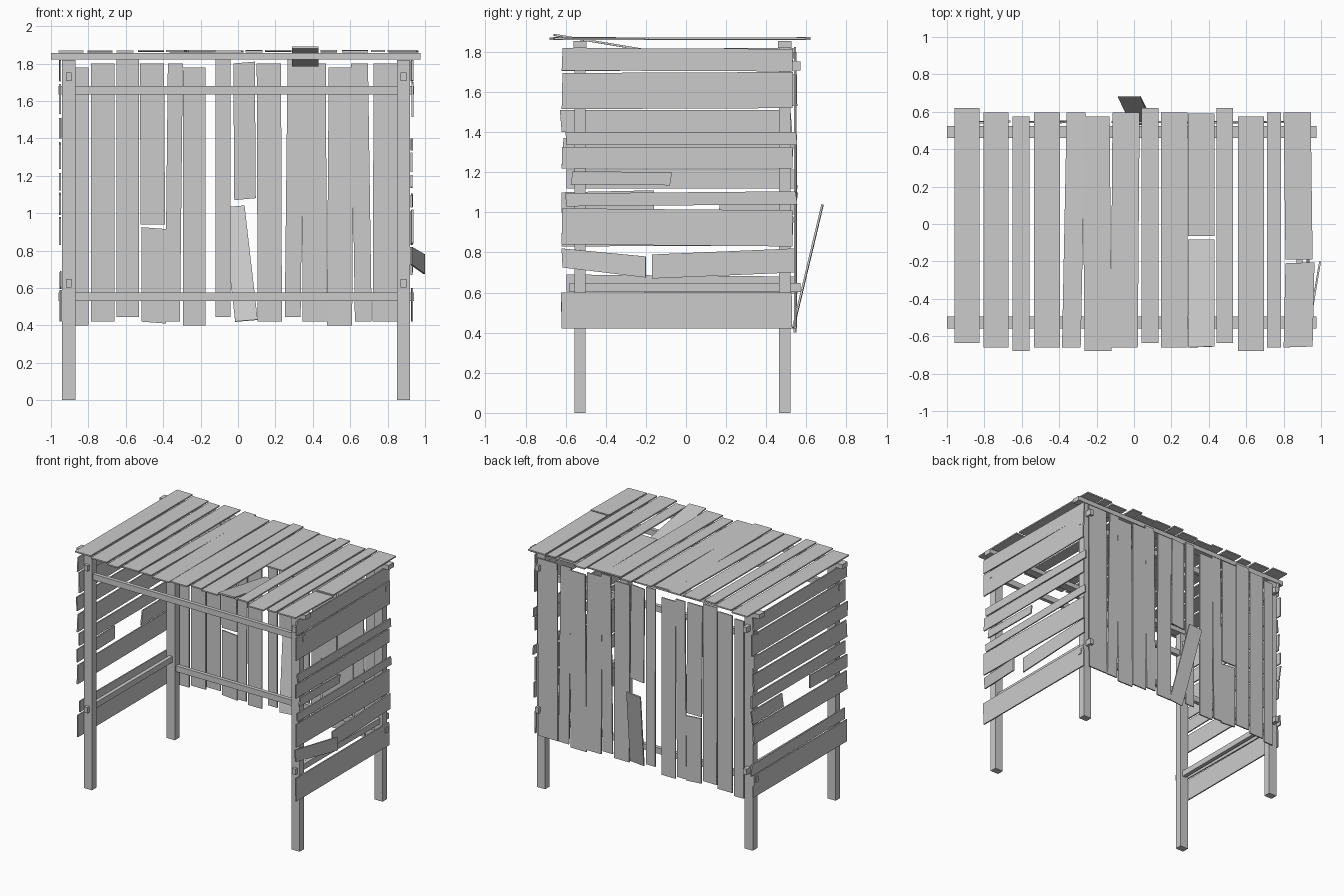
import bpy
import bmesh
import random
from mathutils import Vector

random.seed(4)
cube = bpy.data.objects.get("Cube")
if cube:
    bpy.data.objects.remove(cube, do_unlink=True)

# One weathered timber material for the whole shelter
timber = bpy.data.materials.new("pale_grey_timber")
timber.use_nodes = True
grey = (0.6, 0.6, 0.6, 1)
timber.diffuse_color = grey
timber.node_tree.nodes["Principled BSDF"].inputs["Base Color"].default_value = grey

THICK = 0.01


def finish(bm, name):
    bmesh.ops.recalc_face_normals(bm, faces=bm.faces)
    mesh = bpy.data.meshes.new(name)
    bm.to_mesh(mesh)
    bm.free()
    mesh.materials.append(timber)
    obj = bpy.data.objects.new(name, mesh)
    bpy.context.collection.objects.link(obj)
    return obj


def beam(name, centre, size):
    """Square timber given by its centre and its full size."""
    bm = bmesh.new()
    bmesh.ops.create_cube(bm, size=1)
    bmesh.ops.scale(bm, vec=Vector(size), verts=bm.verts)
    bmesh.ops.translate(bm, vec=Vector(centre), verts=bm.verts)
    return finish(bm, name)


def plank(name, corners):
    """Thin board whose middle plane has the four given corners."""
    pts = [Vector(c) for c in corners]
    normal = (pts[1] - pts[0]).cross(pts[3] - pts[0]).normalized()
    bm = bmesh.new()
    face = bm.faces.new([bm.verts.new(p - normal * THICK / 2) for p in pts])
    grown = bmesh.ops.extrude_face_region(bm, geom=[face], use_keep_orig=True)
    moved = [v for v in grown["geom"] if isinstance(v, bmesh.types.BMVert)]
    bmesh.ops.translate(bm, vec=normal * THICK, verts=moved)
    return finish(bm, name)


def board(name, place, low, high, start, end, taper=0.0, slant=0.0):
    """Board running from start to end, spanning low to high across.
    place(across, along, lift) maps the flat layout to the model."""
    a, b = random.uniform(-0.003, 0.003), random.uniform(-0.003, 0.003)
    return plank(name, [
        place(low, start, a),
        place(high, start + slant, a),
        place(high + taper, end + slant, b),
        place(low + taper, end, b)])


def roof(across, along, lift):
    return (across, along, 1.866 + lift)


def back_wall(across, along, lift):
    return (across, 0.545 + lift, along)


def left_wall(across, along, lift):
    return (0.93 + lift, along, across)


def right_wall(across, along, lift):
    return (-0.95 + lift, along, across)


# Four corner posts, with rails let through them
POST_X = {"right": -0.905, "left": 0.885}
POST_Y = {"front": -0.5275, "back": 0.4925}
for side, x in POST_X.items():
    for end, y in POST_Y.items():
        beam(f"{end}_{side}_post", (x, y, 0.91), (0.07, 0.055, 1.82))
    for level, z in (("upper", 1.73), ("lower", 0.625)):
        beam(f"{side}_{level}_side_rail", (x, -0.005, z), (0.03, 1.15, 0.045))

for end, y in POST_Y.items():
    beam(f"{end}_roof_beam", (-0.0125, y, 1.838), (1.975, 0.065, 0.035))
    beam(f"{end}_upper_rail", (-0.01, y, 1.657), (1.9, 0.03, 0.045))
beam("back_lower_rail", (-0.01, POST_Y["back"], 0.553), (1.9, 0.03, 0.045))

# Whole roof boards: left edge, right edge, shift, taper
UP, MID, DOWN = 0.025, 0.0, -0.02
roof_boards = [
    (-0.96, -0.825, UP, 0), (-0.805, -0.67, MID, 0), (-0.65, -0.56, DOWN, 0),
    (-0.535, -0.395, MID, 0), (-0.385, -0.285, MID, 0.025),
    (-0.265, -0.12, DOWN, -0.01), (-0.125, 0.02, MID, 0.01), (0.04, 0.13, UP, 0),
    (0.145, 0.285, MID, 0), (0.44, 0.53, UP, 0), (0.555, 0.695, DOWN, 0),
    (0.71, 0.785, MID, 0),
]
for low, high, shift, taper in roof_boards:
    board("roof_board", roof, low, high, shift - 0.66, shift + 0.595, taper)

# Broken roof boards
board("split_roof_board_back", roof, 0.29, 0.43, -0.065, 0.59)
plank("split_roof_board_front", [
    (0.29, -0.66, 1.885), (0.43, -0.655, 1.885),
    (0.43, -0.085, 1.79), (0.29, -0.085, 1.79)])
board("cracked_roof_board_back", roof, 0.81, 0.955, -0.19, 0.595, -0.01)
board("cracked_roof_board_front", roof, 0.8, 0.955, -0.66, -0.21, 0.01, 0.005)

# Whole back boards: left edge, right edge, shift, taper
back_boards = [
    (-0.88, -0.8, DOWN, 0), (-0.785, -0.66, MID, 0), (-0.65, -0.53, UP, 0),
    (-0.39, -0.31, MID, 0.015), (-0.295, -0.175, DOWN, 0), (-0.12, -0.04, UP, 0),
    (0.105, 0.235, MID, -0.005), (0.25, 0.335, UP, 0.015),
    (0.345, 0.475, MID, -0.005), (0.475, 0.61, DOWN, 0.01),
    (0.625, 0.715, MID, -0.02), (0.72, 0.89, MID, 0.005),
]
for low, high, shift, taper in back_boards:
    board("back_board", back_wall, low, high, shift + 0.42, shift + 1.8, taper)

# Broken back boards, one half leaning outwards
board("split_back_board_top", back_wall, -0.52, -0.39, 0.94, 1.8, -0.005)
board("split_back_board_bottom", back_wall, -0.515, -0.385, 0.42, 0.925, 0, -0.01)
board("snapped_back_board_top", back_wall, -0.02, 0.095, 1.07, 1.8, -0.005, 0.01)
plank("leaning_back_board", [
    (-0.015, 0.535, 0.42), (0.105, 0.535, 0.43),
    (0.035, 0.68, 1.04), (-0.085, 0.68, 1.03)])

# Whole side boards: lower edge, upper edge, shift, taper
left_boards = [
    (0.42, 0.6, MID, 0), (0.84, 1.02, MID, -0.01), (1.03, 1.095, UP, 0.01),
    (1.22, 1.325, MID, 0), (1.335, 1.4, UP, 0), (1.515, 1.695, MID, 0.005),
    (1.708, 1.82, MID, -0.005),
]
right_boards = [
    (0.42, 0.59, MID, 0), (0.605, 0.69, UP, -0.01), (0.83, 0.975, MID, 0.005),
    (1.12, 1.215, UP, 0), (1.235, 1.37, MID, 0.01), (1.4, 1.51, MID, 0),
    (1.53, 1.69, UP, 0), (1.705, 1.815, MID, 0.005),
]
for name, wall, boards in (("left", left_wall, left_boards),
                           ("right", right_wall, right_boards)):
    for low, high, shift, taper in boards:
        board(f"{name}_side_board", wall, low, high,
              shift - 0.62, shift + 0.53, taper, random.uniform(-0.01, 0.01))

# Broken side boards
board("left_short_board", left_wall, 1.14, 1.205, -0.575, -0.08, -0.005, 0.01)
board("left_snapped_board_back", left_wall, 0.67, 0.79, -0.17, 0.54, 0.03)
plank("left_snapped_board_front", [
    (0.925, -0.615, 0.725), (0.925, -0.62, 0.82),
    (0.995, -0.2, 0.78), (0.995, -0.2, 0.675)])
board("right_snapped_board_front", right_wall, 1.0, 1.1, -0.62, -0.16, 0.01)
board("right_snapped_board_back", right_wall, 0.99, 1.1, 0.16, 0.54, 0, 0.02)
